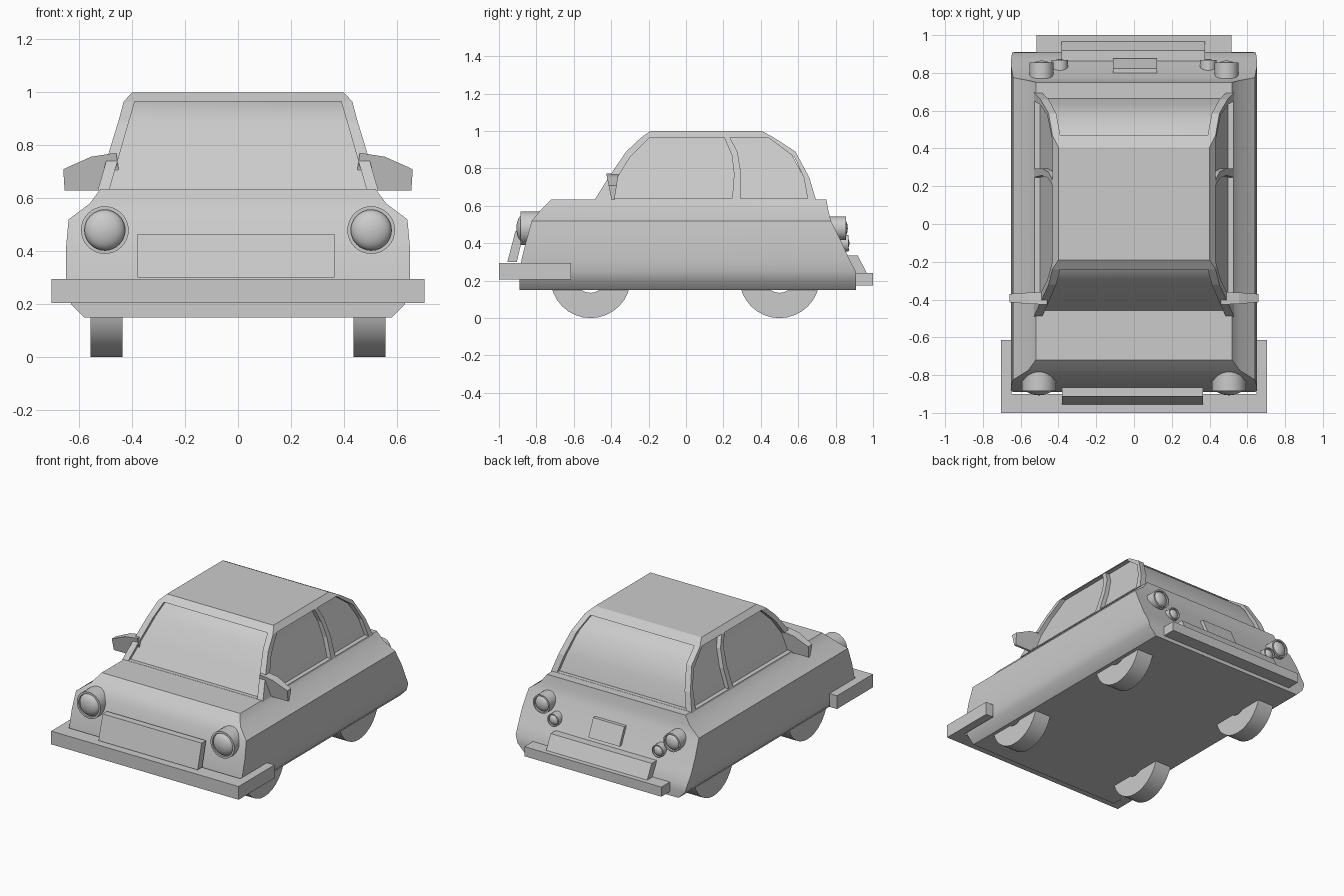
import bpy, bmesh
from math import sin, cos, pi, radians

if "Cube" in bpy.data.objects:
    bpy.data.objects.remove(bpy.data.objects["Cube"])


def make(name, verts, faces, smooth=None):
    bm = bmesh.new()
    vs = [bm.verts.new(v) for v in verts]
    for f in faces:
        bm.faces.new([vs[i] for i in f])
    bmesh.ops.remove_doubles(bm, verts=bm.verts, dist=1e-5)
    bmesh.ops.recalc_face_normals(bm, faces=bm.faces)
    me = bpy.data.meshes.new(name)
    bm.to_mesh(me)
    bm.free()
    ob = bpy.data.objects.new(name, me)
    bpy.context.collection.objects.link(ob)
    if smooth:
        bpy.ops.object.select_all(action='DESELECT')
        ob.select_set(True)
        bpy.context.view_layer.objects.active = ob
        bpy.ops.object.shade_smooth_by_angle(angle=radians(smooth))
    return ob


def rings(name, loops, smooth=None, closed=False):
    """Bridge equal-length loops; cap the ends unless the loops close on themselves."""
    n, m = len(loops[0]), len(loops)
    faces = [(i * n + j, i * n + (j + 1) % n, (i + 1) % m * n + (j + 1) % n, (i + 1) % m * n + j)
             for i in range(m if closed else m - 1) for j in range(n)]
    if not closed:
        faces += [tuple(range(n)), tuple(range((m - 1) * n, m * n))]
    return make(name, [v for l in loops for v in l], faces, smooth)


def prism(name, poly, axis, a, b):
    put = {'x': lambda p, d: (d, p[0], p[1]),
           'y': lambda p, d: (p[0], d, p[1]),
           'z': lambda p, d: (p[0], p[1], d)}[axis]
    return rings(name, [[put(p, d) for p in poly] for d in (a, b)])


def loft(name, levels, smooth=None):
    """Stack of rectangles: z, half width, front y, back y."""
    return rings(name, [[(-w, f, z), (w, f, z), (w, b, z), (-w, b, z)]
                        for z, w, f, b in levels], smooth)


def lathe(name, profile, centre, axis, seg=32, closed=False):
    cx, cy, cz = centre
    loops = []
    for r, d in profile:
        r = max(r, 1e-4)
        ring = [(r * cos(2 * pi * k / seg), r * sin(2 * pi * k / seg)) for k in range(seg)]
        loops.append([(cx + d, cy + u, cz + v) if axis == 'x' else (cx + u, cy + d, cz + v)
                      for u, v in ring])
    return rings(name, loops, 35, closed)


# Lower body
loft("body", [(.15, .58, -.89, .91), (.20, .63, -.89, .91), (.25, .645, -.888, .908),
              (.31, .65, -.88, .875), (.41, .65, -.855, .83), (.52, .64, -.825, .775),
              (.58, .56, -.775, .76), (.635, .52, -.72, .75)], 35)

# Cabin frame with window openings, and the recessed glass block inside it
levels = [(.63, .53, -.49, .695), (.75, .495, -.415, .66), (.89, .452, -.32, .585),
          (.965, .432, -.24, .47), (1.0, .40, -.19, .405)]
cabin = loft("cabin_frame", levels)
loft("window_glass", [(min(z, .98), w - .03, f + .028, b - .028) for z, w, f, b in levels], 35)

front_window = [(-.40, .64), (-.385, .72), (-.30, .86), (-.195, .965), (.205, .965),
                (.245, .87), (.257, .77), (.247, .64)]
rear_window = [(.292, .64), (.295, .77), (.275, .89), (.235, .965), (.44, .965),
               (.58, .86), (.63, .75), (.65, .64)]
screen = [(-.485, .636), (.485, .636), (.39, .965), (-.39, .965)]
for name, poly, axis in (("front_window_cutter", front_window, 'x'),
                         ("rear_window_cutter", rear_window, 'x'),
                         ("screen_cutter", screen, 'y')):
    cutter = prism(name, poly, axis, -1, 1)
    cutter.hide_render = True
    cutter.hide_viewport = True
    mod = cabin.modifiers.new(name, 'BOOLEAN')
    mod.operation = 'DIFFERENCE'
    mod.solver = 'EXACT'
    mod.object = cutter

# Bumpers: front one wraps round the sides
prism("front_bumper", [(-.705, -1), (.705, -1), (.705, -.615), (.648, -.615), (.648, -.90),
                       (-.648, -.90), (-.648, -.615), (-.705, -.615)], 'z', .205, .295)
prism("rear_bumper", [(-.515, .88), (.515, .88), (.515, 1), (-.515, 1)], 'z', .175, .24)
prism("rear_ledge", [(.86, .335), (.918, .335), (.967, .24), (.89, .24)], 'x', -.385, .375)

# Slanted front panel and rear plate
prism("front_panel", [(-.955, .30), (-.905, .30), (-.865, .465), (-.912, .465)], 'x', -.38, .365)
prism("rear_plate", [(.80, .475), (.823, .475), (.875, .36), (.845, .36)], 'x', -.112, .122)


# Lamps: housing, rim and domed lens
def lamp(name, x, y_back, y_rim, z, r, bulge):
    s = 1 if y_rim > y_back else -1
    lens = .85 * r
    base = y_rim - s * .02
    profile = [(0, y_back), (r, y_back), (r, y_rim), (lens, y_rim)]
    profile += [(lens * cos(t * pi / 12), base + s * bulge * sin(t * pi / 12)) for t in range(7)]
    lathe(name, profile, (x, 0, z), 'y')


for side, s in (("left", -1), ("right", 1)):
    lamp(side + "_headlight", s * .503, -.70, -.885, .48, .09, .042)
    lamp(side + "_tail_light", s * .49, .74, .855, .48, .063, .03)
    lamp(side + "_small_tail_light", s * .393, .78, .868, .40, .043, .026)

    # Door mirror, thinner towards its lower edge
    outline = [(.44, .63), (.655, .63), (.66, .71), (.555, .757), (.46, .772)]
    rings(side + "_mirror", [[(s * x, y + k * (z - .63), z) for x, z in outline]
                             for y, k in ((-.398, -.2), (-.383, .16))])

    # Wheels with a centre hole
    for end, y in (("front", -.51), ("rear", .50)):
        lathe(f"{end}_{side}_wheel", [(.08, -.06), (.215, -.06), (.215, .06), (.08, .06)],
              (s * .497, y, .215), 'x', 32, True)
